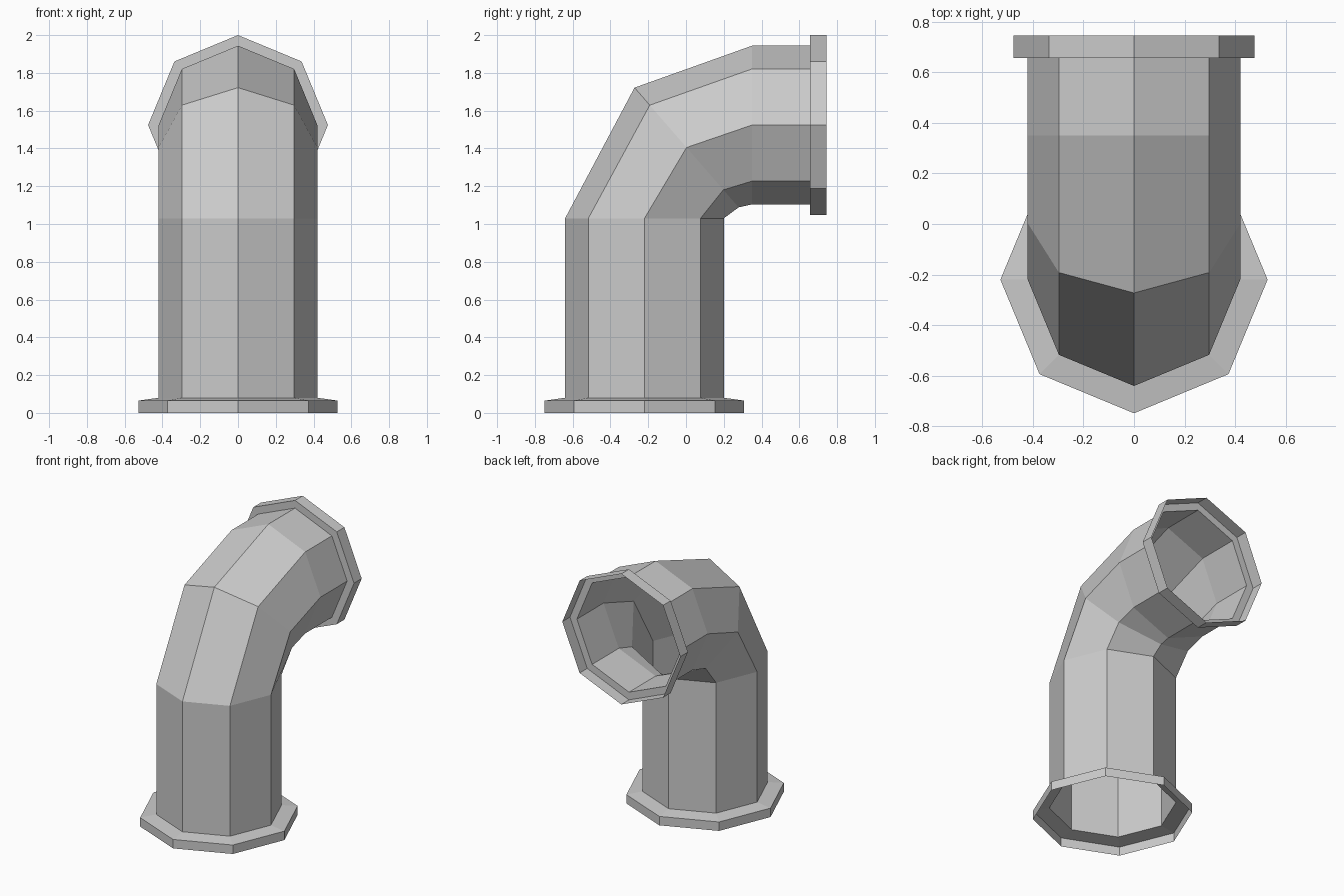
import bpy, bmesh
from math import sin, cos, pi, radians
from mathutils import Vector

if "Cube" in bpy.data.objects:
    bpy.data.objects.remove(bpy.data.objects["Cube"])

SIDES = 8
PIPE_R = 0.42


def loft(name, rings):
    """Open octagonal sheet through rings of (centre y, centre z, tilt degrees, radius)."""
    bm = bmesh.new()
    loops = []
    for y, z, tilt, r in rings:
        t = radians(tilt)
        outer = Vector((0, -cos(t), sin(t)))
        side = Vector((1, 0, 0))
        loops.append([
            bm.verts.new(Vector((0, y, z)) + r * (outer * cos(a) + side * sin(a)))
            for a in (2 * pi * k / SIDES for k in range(SIDES))])
    for low, high in zip(loops, loops[1:]):
        for k in range(SIDES):
            n = (k + 1) % SIDES
            bm.faces.new((low[k], low[n], high[n], high[k]))
    mesh = bpy.data.meshes.new(name)
    bm.to_mesh(mesh)
    bm.free()
    obj = bpy.data.objects.new(name, mesh)
    bpy.context.collection.objects.link(obj)
    return obj


# Elbow pipe: upright run, one mitred bend ring, horizontal run to the back
loft("elbow_pipe", [
    (-0.22, 0.08, 0, PIPE_R),
    (-0.22, 1.03, 0, PIPE_R),
    (0.003, 1.405, 49, PIPE_R),
    (0.35, 1.524, 90, PIPE_R),
    (0.657, 1.524, 90, PIPE_R),
])

# Base flange: short wall and slightly sloped shoulder, open underneath
loft("base_flange", [
    (-0.22, 0.0, 0, 0.528),
    (-0.22, 0.065, 0, 0.528),
    (-0.22, 0.08, 0, PIPE_R),
])

# Outlet flange: collar open at the back
loft("outlet_flange", [
    (0.657, 1.524, 90, PIPE_R),
    (0.657, 1.524, 90, 0.476),
    (0.745, 1.524, 90, 0.476),
])
